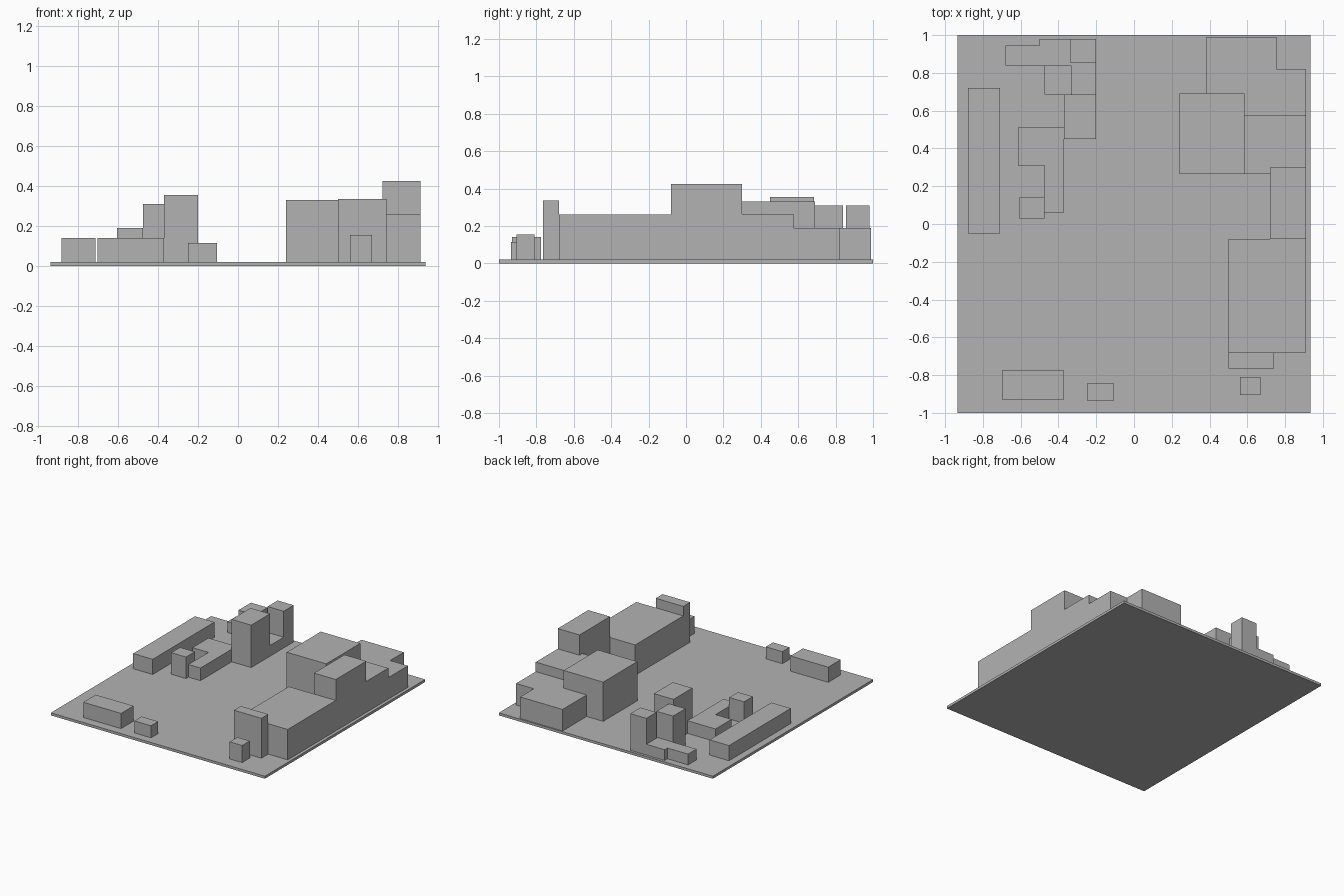
import bpy
import bmesh

cube = bpy.data.objects.get("Cube")
if cube:
    bpy.data.objects.remove(cube, do_unlink=True)

grey = bpy.data.materials.new("plain grey")
grey.use_nodes = True
grey.diffuse_color = (0.45, 0.45, 0.45, 1)
bsdf = next(n for n in grey.node_tree.nodes if n.type == 'BSDF_PRINCIPLED')
bsdf.inputs["Base Color"].default_value = grey.diffuse_color
bsdf.inputs["Roughness"].default_value = 0.8

GROUND = 0.02


def prism(name, outline, top, bottom=GROUND):
    """Extrude a counter-clockwise footprint from bottom to top."""
    bm = bmesh.new()
    base = bm.faces.new([bm.verts.new((x, y, bottom)) for x, y in outline])
    side = bmesh.ops.extrude_face_region(bm, geom=[base], use_keep_orig=True)
    raised = [v for v in side["geom"] if isinstance(v, bmesh.types.BMVert)]
    bmesh.ops.translate(bm, verts=raised, vec=(0, 0, top - bottom))
    bmesh.ops.recalc_face_normals(bm, faces=bm.faces)
    mesh = bpy.data.meshes.new(name)
    bm.to_mesh(mesh)
    bm.free()
    mesh.materials.append(grey)
    obj = bpy.data.objects.new(name, mesh)
    bpy.context.collection.objects.link(obj)
    return obj


def block(name, x0, x1, y0, y1, top, bottom=GROUND):
    return prism(name, [(x0, y0), (x1, y0), (x1, y1), (x0, y1)], top, bottom)


# Ground slab
block("ground_slab", -0.935, 0.935, -1, 1, GROUND, 0)

# Large complex along the left edge
block("long_hall", 0.5, 0.91, -0.68, -0.08, 0.26)
block("hall_front_wing", 0.5, 0.74, -0.765, -0.68, 0.335)
block("front_kiosk", 0.56, 0.67, -0.905, -0.81, 0.155)
block("edge_tower", 0.72, 0.91, -0.08, 0.30, 0.425)
block("square_building", 0.24, 0.585, 0.265, 0.69, 0.33)
prism("middle_building",
      [(0.585, 0.265), (0.72, 0.265), (0.72, 0.30), (0.91, 0.30),
       (0.91, 0.575), (0.585, 0.575)], 0.265)
prism("rear_low_building",
      [(0.585, 0.575), (0.91, 0.575), (0.91, 0.82), (0.755, 0.82),
       (0.755, 0.99), (0.385, 0.99), (0.385, 0.69), (0.585, 0.69)], 0.19)

# Smaller blocks along the right edge and front
block("long_terrace", -0.88, -0.71, -0.05, 0.72, 0.14)
block("front_house", -0.70, -0.37, -0.93, -0.775, 0.14)
block("front_hut", -0.25, -0.105, -0.935, -0.845, 0.115)
prism("corner_building",
      [(-0.475, 0.06), (-0.37, 0.06), (-0.37, 0.51), (-0.615, 0.51),
       (-0.615, 0.31), (-0.475, 0.31)], 0.12)
block("corner_annex", -0.605, -0.475, 0.03, 0.14, 0.19)

# Rear towers joined by a low podium
block("tall_tower", -0.37, -0.20, 0.45, 0.685, 0.355)
block("middle_tower", -0.475, -0.33, 0.685, 0.84, 0.31)
block("rear_tower", -0.34, -0.20, 0.855, 0.98, 0.31)
prism("low_podium",
      [(-0.33, 0.685), (-0.20, 0.685), (-0.20, 0.855), (-0.34, 0.855),
       (-0.34, 0.98), (-0.50, 0.98), (-0.50, 0.945), (-0.68, 0.945),
       (-0.68, 0.84), (-0.33, 0.84)], 0.105)
